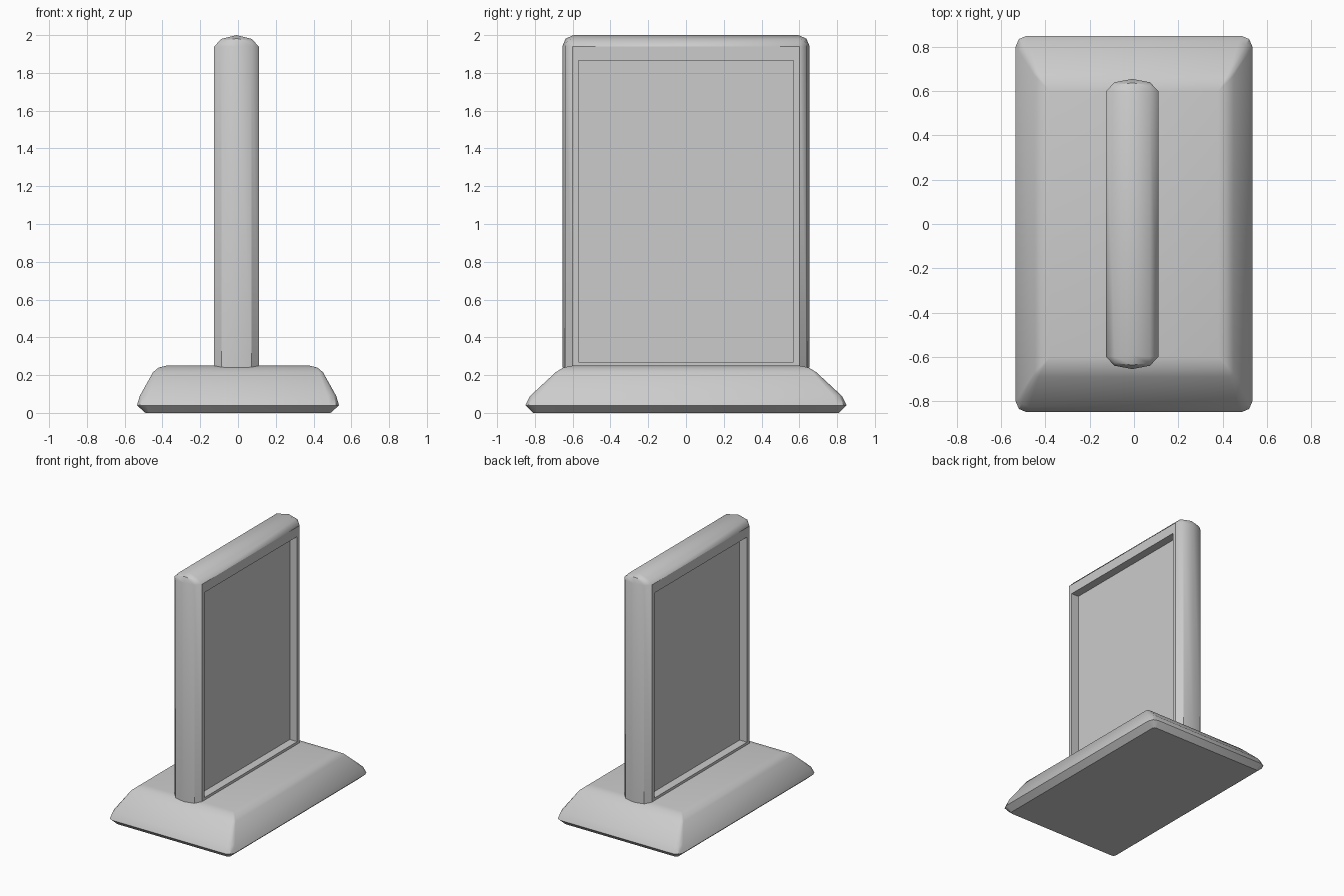
import bpy, bmesh

if "Cube" in bpy.data.objects:
    bpy.data.objects.remove(bpy.data.objects["Cube"])


def rounded_rect(hw, lo, hi, r_lo, r_hi):
    """Outline with two-segment softened corners (radius 0 collapses when welded)."""
    k = 0.3
    half = [(hw - r_lo, lo), (hw - k * r_lo, lo + k * r_lo), (hw, lo + r_lo),
            (hw, hi - r_hi), (hw - k * r_hi, hi - k * r_hi), (hw - r_hi, hi)]
    return half + [(-u, v) for u, v in reversed(half)]


def loft(name, rings):
    bm = bmesh.new()
    loops = [[bm.verts.new(p) for p in ring] for ring in rings]
    for a, b in zip(loops, loops[1:]):
        n = len(a)
        for i in range(n):
            j = (i + 1) % n
            bm.faces.new((a[i], a[j], b[j], b[i]))
    bm.faces.new(loops[0])
    bm.faces.new(loops[-1])
    bmesh.ops.remove_doubles(bm, verts=bm.verts, dist=0.0005)
    bmesh.ops.recalc_face_normals(bm, faces=bm.faces)
    mesh = bpy.data.meshes.new(name)
    bm.to_mesh(mesh)
    bm.free()
    ob = bpy.data.objects.new(name, mesh)
    bpy.context.collection.objects.link(ob)
    bpy.ops.object.select_all(action='DESELECT')
    ob.select_set(True)
    bpy.context.view_layer.objects.active = ob
    bpy.ops.object.shade_smooth_by_angle(angle=0.6)
    return ob


# Sloped foot: (z, half x, half y, corner radius)
foot = [(0.0, 0.49, 0.81, 0.02), (0.04, 0.535, 0.85, 0.05),
        (0.09, 0.52, 0.825, 0.045), (0.215, 0.45, 0.69, 0.02),
        (0.24, 0.42, 0.65, 0.01), (0.25, 0.38, 0.60, 0.0)]
loft("base", [[(x, y, z) for x, y in rounded_rect(hx, -hy, hy, r, r)]
              for z, hx, hy, r in foot])

# Upright panel with recessed boards on both faces:
# (offset from middle, half y, bottom, top, top corner radius)
half = [(0.055, 0.57, 0.27, 1.865, 0), (0.118, 0.57, 0.27, 1.865, 0),
        (0.118, 0.60, 0.24, 1.94, 0), (0.08, 0.64, 0.24, 1.98, 0.04)]
middle = (0.0, 0.655, 0.24, 2.0, 0.06)
section = ([(-h[0],) + h[1:] for h in half] + [middle] + half[::-1])
loft("sign_panel", [[(x - 0.008, y, z) for y, z in rounded_rect(hy, lo, hi, 0, r)]
                    for x, hy, lo, hi, r in section])
